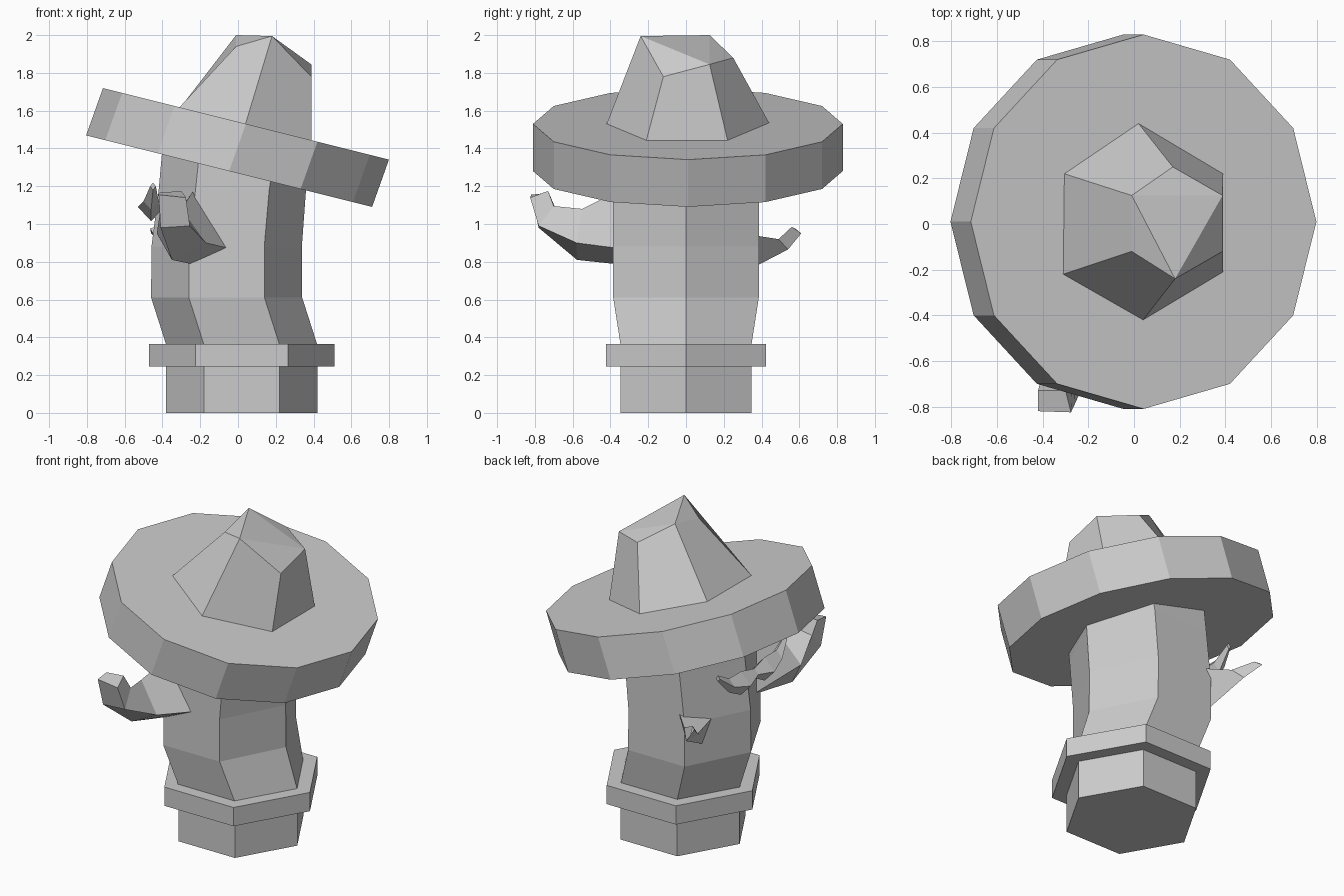
import bpy
import bmesh
from math import cos, sin, pi, radians
from mathutils import Vector

cube = bpy.data.objects.get("Cube")
if cube:
    bpy.data.objects.remove(cube, do_unlink=True)

# One plain grey for the whole model
GREY = (0.6, 0.6, 0.6, 1.0)
grey = bpy.data.materials.new("plain grey")
grey.use_nodes = True
grey.diffuse_color = GREY
for node in grey.node_tree.nodes:
    if node.type == "BSDF_PRINCIPLED":
        node.inputs["Base Color"].default_value = GREY


def loft(name, rings, top_faces=None):
    """Join rings of equal size into a closed, flat shaded solid."""
    bm = bmesh.new()
    loops = [[bm.verts.new(p) for p in ring] for ring in rings]
    count = len(loops[0])
    for lower, upper in zip(loops, loops[1:]):
        for i in range(count):
            j = (i + 1) % count
            bm.faces.new((lower[i], lower[j], upper[j], upper[i]))
    bm.faces.new(loops[0][::-1])
    for face in top_faces or [range(count)]:
        bm.faces.new([loops[-1][i] for i in face])
    bmesh.ops.recalc_face_normals(bm, faces=bm.faces[:])
    mesh = bpy.data.meshes.new(name)
    bm.to_mesh(mesh)
    bm.free()
    mesh.materials.append(grey)
    obj = bpy.data.objects.new(name, mesh)
    bpy.context.scene.collection.objects.link(obj)
    return obj


def ring(sides, center, rx, ry, slope=0.0):
    """Level or sloping polygon with a corner on +x; slope is rise per x."""
    cx, cy, cz = center
    points = []
    for k in range(sides):
        a = 2 * pi * k / sides
        dx = rx * cos(a)
        points.append(Vector((cx + dx, cy + ry * sin(a), cz + slope * dx)))
    return points


# Pot and its rim
for name, radius, low, high in (("pot", 0.4, 0, 0.25), ("pot_rim", 0.49, 0.245, 0.365)):
    loft(name, [ring(6, (0.02, 0, z), radius, radius) for z in (low, high)])

# Bent six sided trunk: height, x shift, x radius, y radius
TRUNK = ((0.36, 0.02, 0.4, 0.4), (0.61, -0.06, 0.4, 0.445), (0.88, -0.06, 0.398, 0.445),
         (1.18, -0.03, 0.39, 0.445), (1.42, 0.0, 0.39, 0.44))
loft("trunk", [ring(6, (x, 0, z), rx, ry, -0.25 if z > 1.3 else 0)
               for z, x, rx, ry in TRUNK])

# Tilted hat brim
SLOPE = -0.25
loft("hat_brim", [ring(12, (-0.047, 0.01, 1.28), 0.757, 0.82, SLOPE),
                  ring(12, (0.042, 0.01, 1.53), 0.757, 0.82, SLOPE)])

# Hat crown: its foot lies on the brim, its top is a dented, slanted hexagon
FOOT = ((0.39, 0.22), (0.02, 0.44), (-0.305, 0.22), (-0.31, -0.22), (0.04, -0.42), (0.39, -0.21))
foot = [(x, y, 1.53 + SLOPE * (x - 0.042)) for x, y in FOOT]
peak = [(0.388, 0.125, 1.845), (0.17, 0.25, 1.88), (-0.01, 0.125, 2.0),
        (-0.01, -0.12, 1.94), (0.18, -0.24, 1.995), (0.388, -0.12, 1.78)]
loft("hat_crown", [foot, peak], [(2, 3, 4), (2, 4, 0), (2, 0, 1), (4, 5, 0)])

# Large arm, bent upward
loft("large_arm", [
    [(-0.055, -0.37, 0.873), (-0.255, -0.39, 0.79), (-0.41, -0.13, 0.93), (-0.24, -0.37, 1.17)],
    [(-0.17, -0.58, 0.9), (-0.35, -0.577, 0.81), (-0.43, -0.55, 0.95), (-0.3, -0.55, 1.08)],
    [(-0.255, -0.78, 0.99), (-0.41, -0.78, 0.98), (-0.41, -0.69, 1.08), (-0.27, -0.7, 1.095)],
    [(-0.276, -0.825, 1.14), (-0.42, -0.82, 1.155), (-0.42, -0.73, 1.165), (-0.3, -0.73, 1.175)],
])

# Small arm on the other side
loft("small_arm", [
    [(-0.2, 0.36, 0.94), (-0.31, 0.28, 0.73), (-0.34, 0.23, 0.88)],
    [(-0.33, 0.49, 0.92), (-0.38, 0.54, 0.865), (-0.42, 0.48, 0.9)],
    [(-0.44, 0.56, 0.985), (-0.46, 0.61, 0.95), (-0.465, 0.58, 0.975)],
])

# Moustache halves: distance from the middle, x, height, half width, half height
LOBE = ((0, -0.47, 1.11, 0.03, 0.03), (0.12, -0.46, 1.09, 0.07, 0.075),
        (0.24, -0.46, 1.12, 0.04, 0.045), (0.34, -0.45, 1.2, 0.015, 0.02))
for side, sign in (("back", 1), ("front", -1)):
    loft("moustache_" + side, [
        [(x + w * cos(radians(a)), -0.02 + sign * d, z + h * sin(radians(a)))
         for a in range(0, 360, 90)] for d, x, z, w, h in LOBE])
